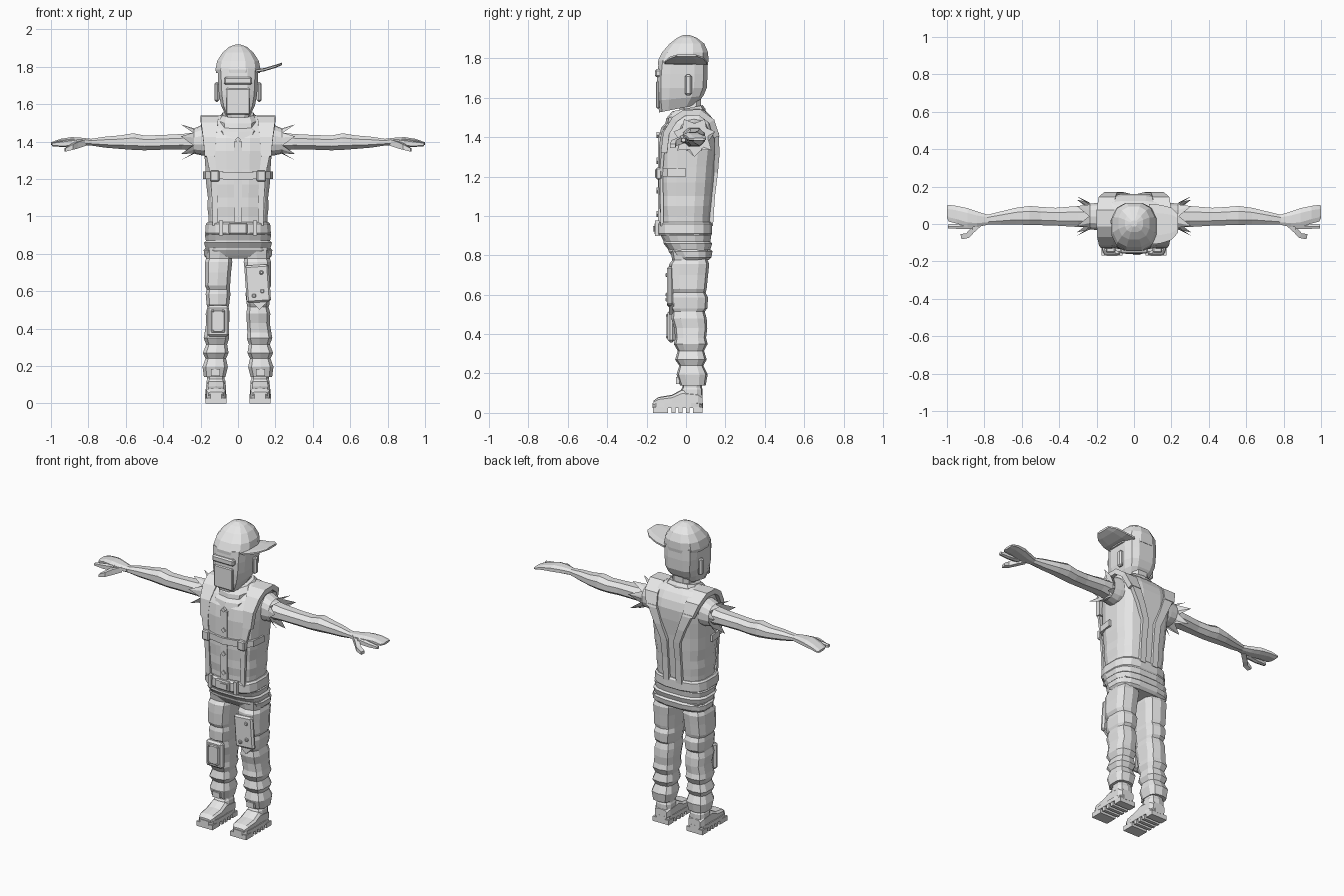
import bpy, bmesh, math
from mathutils import Vector, Matrix

GREY = bpy.data.materials.new("light_grey")
GREY.diffuse_color = (0.8, 0.8, 0.8, 1)


def finish(name, bm):
    bmesh.ops.recalc_face_normals(bm, faces=bm.faces)
    me = bpy.data.meshes.new(name)
    bm.to_mesh(me)
    bm.free()
    me.materials.append(GREY)
    ob = bpy.data.objects.new(name, me)
    bpy.context.collection.objects.link(ob)
    return ob


def bridge(bm, loops):
    n = len(loops[0])
    for a, b in zip(loops, loops[1:]):
        for i in range(n):
            bm.faces.new((a[i], a[(i + 1) % n], b[(i + 1) % n], b[i]))
    bm.faces.new(loops[0])
    bm.faces.new(loops[-1])


def loft(name, rings, axis="z", s=1, n=12, p=0.65, jag=0):
    """Rings are (t, a0, a1, b0, b1[, tilt]); jag pulls every second end point out."""
    bm = bmesh.new()
    loops = []
    for k, (t, a0, a1, b0, b1, *tilt) in enumerate(rings):
        loop = []
        for i in range(n):
            ang = 2 * math.pi * (i + 0.5) / n
            c, d = math.cos(ang), math.sin(ang)
            a = (a0 + a1) / 2 + (a1 - a0) / 2 * math.copysign(abs(c) ** p, c)
            b = (b0 + b1) / 2 + (b1 - b0) / 2 * math.copysign(abs(d) ** p, d)
            u = t + (tilt[0] * b if tilt else 0)
            if jag and k == len(rings) - 1 and i % 2:
                u -= jag
                a += ((a0 + a1) / 2 - a) * 0.3
                b += ((b0 + b1) / 2 - b) * 0.3
            co = {"z": (a, b, u), "x": (u, a, b), "y": (a, u, b)}[axis]
            loop.append(bm.verts.new((co[0] * s, co[1], co[2])))
        loops.append(loop)
    bridge(bm, loops)
    return finish(name, bm)


def sym(name, rows, **kw):
    """Loft symmetric in x: rows are (z, half_width, y0, y1[, tilt])."""
    return loft(name, [(r[0], -r[1], r[1], *r[2:]) for r in rows], **kw)


def strap(name, path, widths, thick, side, s=1):
    """Ribbon of box section along a path."""
    bm = bmesh.new()
    pts = [Vector((x * s, y, z)) for x, y, z in path]
    loops = []
    for i, q in enumerate(pts):
        tan = (pts[min(i + 1, len(pts) - 1)] - pts[max(i - 1, 0)]).normalized()
        nor = tan.cross(Vector(side)).normalized() * thick / 2
        w = Vector(side) * widths[i] / 2
        loops.append([bm.verts.new(q + v) for v in (w + nor, w - nor, -w - nor, -w + nor)])
    bridge(bm, loops)
    return finish(name, bm)


def box(name, loc, size, rot=0, bevel=0):
    bm = bmesh.new()
    bmesh.ops.create_cube(bm, size=1)
    bmesh.ops.scale(bm, vec=size, verts=bm.verts)
    if bevel:
        bmesh.ops.bevel(bm, geom=bm.edges[:], offset=bevel, segments=1, affect="EDGES")
    bmesh.ops.transform(bm, matrix=Matrix.Translation(loc) @ Matrix.Rotation(rot, 4, "Y"), verts=bm.verts)
    return finish(name, bm)


# Torso, hips and belt
sym("shirt", [(0.93, .158, -.13, .12), (1.0, .16, -.13, .125), (1.05, .166, -.137, .13),
              (1.10, .163, -.137, .135), (1.17, .172, -.142, .142), (1.25, .176, -.14, .148),
              (1.35, .183, -.14, .16), (1.42, .188, -.128, .163), (1.47, .19, -.095, .15),
              (1.51, .18, -.055, .125), (1.53, .14, -.03, .105), (1.545, .08, -.02, .08)], n=16)
sym("hips", [(.775, .17, -.055, .115), (.79, .183, -.068, .13), (.82, .186, -.09, .136),
             (.83, .176, -.092, .125), (.86, .184, -.115, .135), (.87, .174, -.115, .125),
             (.90, .18, -.13, .13), (.925, .165, -.125, .12)], n=16)
sym("belt", [(.90, .172, -.145, .128), (.91, .178, -.152, .135),
             (.96, .174, -.152, .135), (.97, .165, -.14, .128)], n=16)
box("belt_buckle", (0, -.15, .935), (.10, .022, .06), bevel=.006)
box("buckle_prong", (.015, -.16, .935), (.04, .014, .03))
for x in (-.09, .09):
    box("belt_loop", (x, -.146, .937), (.022, .022, .08))

# Shirt placket, buttons and chest strap
box("placket", (0, -.136, 1.18), (.045, .014, .44))
for z in (1.01, 1.13, 1.28, 1.41):
    box("button", (0, -.142, z), (.022, .016, .022), rot=math.pi / 4)
strap("chest_strap", [(-.176, .0, 1.22), (-.165, -.09, 1.22), (-.12, -.132, 1.22), (0, -.147, 1.215),
                      (.12, -.132, 1.22), (.165, -.09, 1.22), (.176, .0, 1.22)],
      [.04] * 7, .02, (0, 0, 1))

# Folded collar and neck
sym("collar", [(1.45, .10, -.135, .11, .28), (1.485, .118, -.125, .115, .28), (1.495, .10, -.105, .10, .25),
               (1.52, .104, -.10, .098, .25), (1.545, .085, -.07, .085, .2)], n=10)
sym("neck", [(1.49, .07, -.04, .09), (1.56, .06, -.035, .08), (1.64, .06, -.035, .08)], n=8)

# Head with brow band and ears
sym("head", [(1.553, .065, -.138, .05, .2), (1.60, .092, -.148, .09, .1), (1.65, .104, -.15, .108),
             (1.72, .108, -.148, .112), (1.79, .11, -.14, .11)], n=12, p=.55)
box("brow_band", (0, -.135, 1.725), (.15, .045, .04), bevel=.008)
box("face_mask", (0, -.143, 1.615), (.13, .018, .14), bevel=.006)
for s in (-1, 1):
    box("ear", (s * .113, .012, 1.665), (.026, .035, .105), bevel=.009)

# Cap with its brim turned sideways
sym("cap", [(1.765, .12, -.146, .114), (1.785, .124, -.147, .117), (1.83, .115, -.125, .116),
            (1.875, .085, -.085, .095), (1.905, .05, -.045, .055), (1.918, .016, -.015, .02)], p=.8)
loft("cap_brim", [(.08, -.115, .112, 1.765, 1.785), (.14, -.11, .108, 1.775, 1.793),
                  (.20, -.09, .092, 1.793, 1.811), (.235, -.05, .055, 1.808, 1.822)], axis="x", n=8)

for s in (-1, 1):
    # Shoulder straps running over to the back
    strap("shoulder_strap",
          [(.15, -.112, 1.32), (.152, -.10, 1.42), (.152, -.058, 1.49), (.152, -.01, 1.522),
           (.152, .07, 1.525), (.145, .13, 1.48), (.125, .155, 1.40)],
          [.055, .07, .09, .095, .095, .09, .07], .032, (1, 0, 0), s)
    strap("front_strap", [(.148, -.117, 1.33), (.13, -.126, 1.22), (.125, -.123, 1.1), (.12, -.122, .95)],
          [.045, .035, .03, .03], .016, (1, 0, 0), s)
    strap("back_strap", [(.125, .155, 1.42), (.08, .158, 1.31), (.045, .15, 1.22), (.045, .135, 1.1), (.045, .125, .95)],
          [.065, .05, .045, .04, .04], .024, (1, 0, 0), s)
    box("strap_buckle", (s * .125, -.138, 1.215), (.05, .03, .06), bevel=.006)

    # Torn sleeve and arm
    loft("sleeve", [(.13, -.04, .12, 1.33, 1.5), (.19, -.035, .115, 1.325, 1.49),
                    (.235, -.03, .11, 1.335, 1.47), (.305, -.065, .15, 1.30, 1.50)],
         axis="x", s=s, n=14, p=.85, jag=.065)
    loft("arm", [(.17, -.02, .10, 1.34, 1.46), (.30, -.02, .10, 1.355, 1.443), (.42, -.012, .09, 1.353, 1.437),
                 (.50, -.01, .095, 1.35, 1.435), (.56, -.01, .10, 1.352, 1.447), (.63, -.005, .09, 1.358, 1.435),
                 (.71, -.005, .07, 1.365, 1.428), (.79, -.005, .05, 1.378, 1.415)],
         axis="x", s=s, n=8, p=.9)
    loft("hand", [(.78, -.005, .05, 1.378, 1.415), (.84, -.02, .07, 1.378, 1.422), (.89, -.02, .088, 1.38, 1.425),
                  (.95, .0, .10, 1.383, 1.415), (.99, .01, .105, 1.38, 1.40), (1.0, .03, .10, 1.382, 1.396)],
         axis="x", s=s, n=8, p=.8)
    loft("index_finger", [(.86, -.03, .01, 1.375, 1.415), (.93, -.028, .004, 1.37, 1.405), (.995, -.024, -.002, 1.375, 1.395)],
         axis="x", s=s, n=6)
    strap("thumb", [(.82, .005, 1.395), (.865, -.035, 1.38), (.89, -.062, 1.37), (.925, -.068, 1.355)],
          [.034, .034, .028, .018], .028, (0, 0, 1), s)

    # Wrinkled trouser leg
    loft("trouser_leg", [(.83, .015, .178, -.08, .12), (.775, .03, .172, -.07, .11), (.755, .028, .18, -.085, .118),
                         (.70, .035, .178, -.088, .112), (.63, .04, .18, -.085, .105), (.61, .042, .17, -.075, .10),
                         (.585, .038, .175, -.082, .112), (.53, .045, .17, -.08, .108), (.515, .048, .165, -.07, .095),
                         (.48, .042, .175, -.075, .105), (.43, .045, .172, -.06, .108), (.38, .048, .18, -.055, .102),
                         (.35, .045, .186, -.062, .11), (.315, .056, .172, -.042, .092), (.27, .048, .19, -.055, .105),
                         (.24, .062, .176, -.034, .088), (.195, .052, .192, -.048, .11), (.14, .066, .184, -.03, .10)],
         s=s, n=10)
    box("cuff_tab", (s * .12, -.042, .165), (.05, .018, .035))

    # Boot, sole and tread
    loft("boot_shaft", [(.07, .064, .172, -.03, .085), (.12, .066, .17, -.025, .085), (.13, .07, .166, -.018, .08),
                        (.18, .07, .17, -.02, .088)], s=s, n=10)
    loft("boot_foot", [(-.165, .078, .158, .035, .062), (-.14, .066, .17, .03, .08), (-.07, .062, .174, .03, .092),
                       (-.02, .064, .172, .03, .12), (.06, .064, .172, .03, .11), (.085, .075, .16, .03, .09)],
         axis="y", s=s, n=10, p=.55)
    loft("boot_sole", [(.025, .06, .177, -.172, .088), (.05, .06, .177, -.172, .088)], s=s, n=12, p=.5)
    for y, d in ((-.13, .075), (-.063, .02), (-.027, .02), (.009, .02), (.06, .05)):
        box("sole_tread", (s * .1185, y, .015), (.112, d, .03))

# Knee pad on one leg
box("knee_pad", (-.107, -.075, .44), (.118, .036, .165), bevel=.012)
box("knee_pad_panel", (-.107, -.092, .44), (.075, .014, .12), bevel=.005)
for x in (-.135, -.079):
    for z in (.385, .495):
        box("knee_rivet", (x, -.096, z), (.014, .012, .014), bevel=.003)

# Thigh patch on the other leg
box("thigh_patch", (.105, -.082, .64), (.13, .03, .20), rot=-.07, bevel=.01)
box("thigh_patch_point", (.115, -.074, .55), (.07, .024, .07), rot=math.pi / 4)
for x, z in ((.125, .70), (.13, .60), (.085, .575)):
    box("patch_rivet", (x, -.098, z), (.02, .012, .02), bevel=.004)
